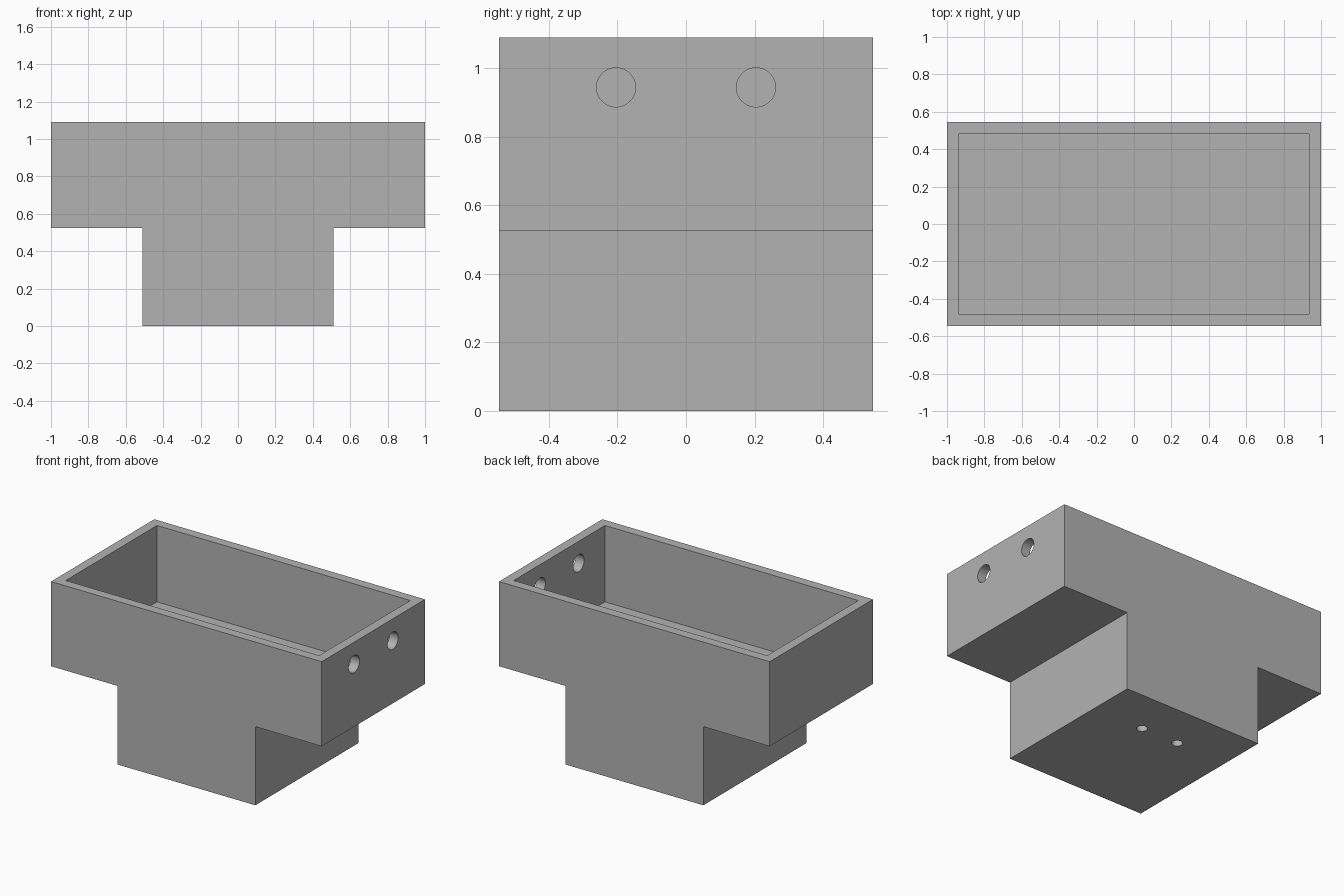
import bpy, bmesh
from math import pi
from mathutils import Matrix

cube = bpy.data.objects.get("Cube")
if cube:
    bpy.data.objects.remove(cube, do_unlink=True)

DEPTH, HEIGHT = 1.09, 1.09     # overall size, width is 2
STEP_Z, STEM_X = 0.525, 0.51   # underside of the tray, half width of the stem
WALL, FLOOR_Z = 0.064, 0.58

grey = bpy.data.materials.new("plain grey")
grey.use_nodes = True
color = (0.45, 0.45, 0.45, 1)
grey.diffuse_color = color
grey.node_tree.nodes["Principled BSDF"].inputs["Base Color"].default_value = color


def add_object(name, bm):
    bmesh.ops.recalc_face_normals(bm, faces=bm.faces)
    mesh = bpy.data.meshes.new(name)
    bm.to_mesh(mesh)
    bm.free()
    mesh.materials.append(grey)
    obj = bpy.data.objects.new(name, mesh)
    bpy.context.collection.objects.link(obj)
    return obj


def cylinder_cutter(name, location, radius, length, rotation=Matrix()):
    bm = bmesh.new()
    bmesh.ops.create_cone(bm, cap_ends=True, segments=48, radius1=radius,
                          radius2=radius, depth=length,
                          matrix=Matrix.Translation(location) @ rotation)
    return add_object(name, bm)


# T-shaped body: half profile, mirrored and extruded front to back
half = [(STEM_X, 0), (STEM_X, STEP_Z), (1, STEP_Z), (1, HEIGHT)]
profile = half + [(-x, z) for x, z in reversed(half)]
bm = bmesh.new()
face = bm.faces.new([bm.verts.new((x, -DEPTH / 2, z)) for x, z in profile])
extruded = bmesh.ops.extrude_face_region(bm, geom=[face])["geom"]
bmesh.ops.translate(bm, vec=(0, DEPTH, 0),
                    verts=[v for v in extruded if isinstance(v, bmesh.types.BMVert)])
body = add_object("tray_body", bm)

# Open tray cavity
bm = bmesh.new()
top = HEIGHT + 0.1
size = (2 - 2 * WALL, DEPTH - 2 * WALL, top - FLOOR_Z)
bmesh.ops.create_cube(bm, size=1, matrix=Matrix.Translation((0, 0, (top + FLOOR_Z) / 2))
                      @ Matrix.Diagonal((*size, 1)))
cutters = [add_object("cavity_cutter", bm)]

# Two holes through the left end wall and two blind screw holes underneath
for side in (-1, 1):
    cutters.append(cylinder_cutter("end_hole_cutter", (1, side * 0.204, 0.944),
                                   0.057, 0.3, Matrix.Rotation(pi / 2, 4, "Y")))
    cutters.append(cylinder_cutter("base_hole_cutter", (side * 0.137, 0.237, 0),
                                   0.033, 0.4))

bpy.ops.object.select_all(action="DESELECT")
body.select_set(True)
bpy.context.view_layer.objects.active = body
for cutter in cutters:
    cutter.hide_render = True
    mod = body.modifiers.new("cut", "BOOLEAN")
    mod.operation = "DIFFERENCE"
    mod.solver = "EXACT"
    mod.object = cutter
    bpy.ops.object.modifier_apply(modifier=mod.name)
    bpy.data.objects.remove(cutter, do_unlink=True)

bpy.ops.object.shade_smooth_by_angle(angle=pi / 6)
